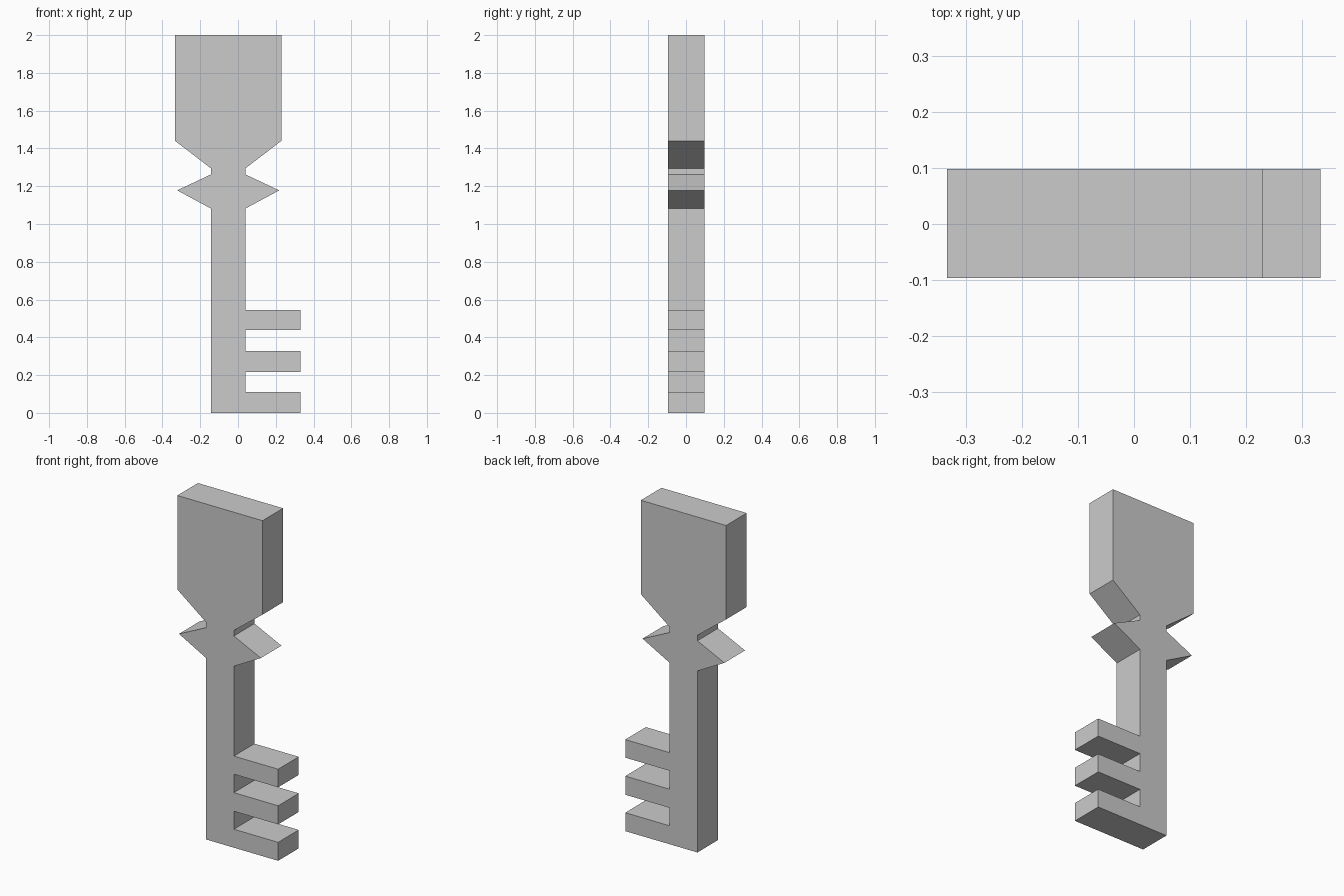
import bpy
import bmesh

cube = bpy.data.objects.get("Cube")
if cube:
    bpy.data.objects.remove(cube, do_unlink=True)

# Plain grey metal
grey = bpy.data.materials.new("grey_metal")
grey.use_nodes = True
colour = (0.6, 0.6, 0.6, 1)
grey.diffuse_color = colour
grey.node_tree.nodes["Principled BSDF"].inputs["Base Color"].default_value = colour

BACK, FRONT = 0.098, -0.096
AXIS, HALF = -0.052, 0.092      # shaft centre line and half width
SHAFT_R, TOOTH_R = AXIS + HALF, 0.332

# Right side of the outline: three teeth from the bottom up
right = []
for low, high in ((0, 0.11), (0.217, 0.328), (0.438, 0.546)):
    right += [(SHAFT_R, low), (TOOTH_R, low), (TOOTH_R, high), (SHAFT_R, high)]
right = right[1:]               # the lowest tooth is flush with the shaft end

# Symmetric collar and handle as half width and height
upper = [(HALF, 1.082), (0.27, 1.178), (HALF, 1.262),
         (HALF, 1.295), (0.281, 1.44), (0.281, 2)]
right += [(AXIS + w, z) for w, z in upper]
left = [(AXIS - w, z) for w, z in reversed(upper)] + [(AXIS - HALF, 0)]

# Extrude the whole outline from front to back
bm = bmesh.new()
face = bm.faces.new([bm.verts.new((x, FRONT, z)) for x, z in right + left])
result = bmesh.ops.extrude_face_region(bm, geom=[face])
moved = [v for v in result["geom"] if isinstance(v, bmesh.types.BMVert)]
bmesh.ops.translate(bm, verts=moved, vec=(0, BACK - FRONT, 0))
bmesh.ops.recalc_face_normals(bm, faces=bm.faces[:])

mesh = bpy.data.meshes.new("key_body")
bm.to_mesh(mesh)
bm.free()
mesh.materials.append(grey)
key = bpy.data.objects.new("key_body", mesh)
bpy.context.collection.objects.link(key)
